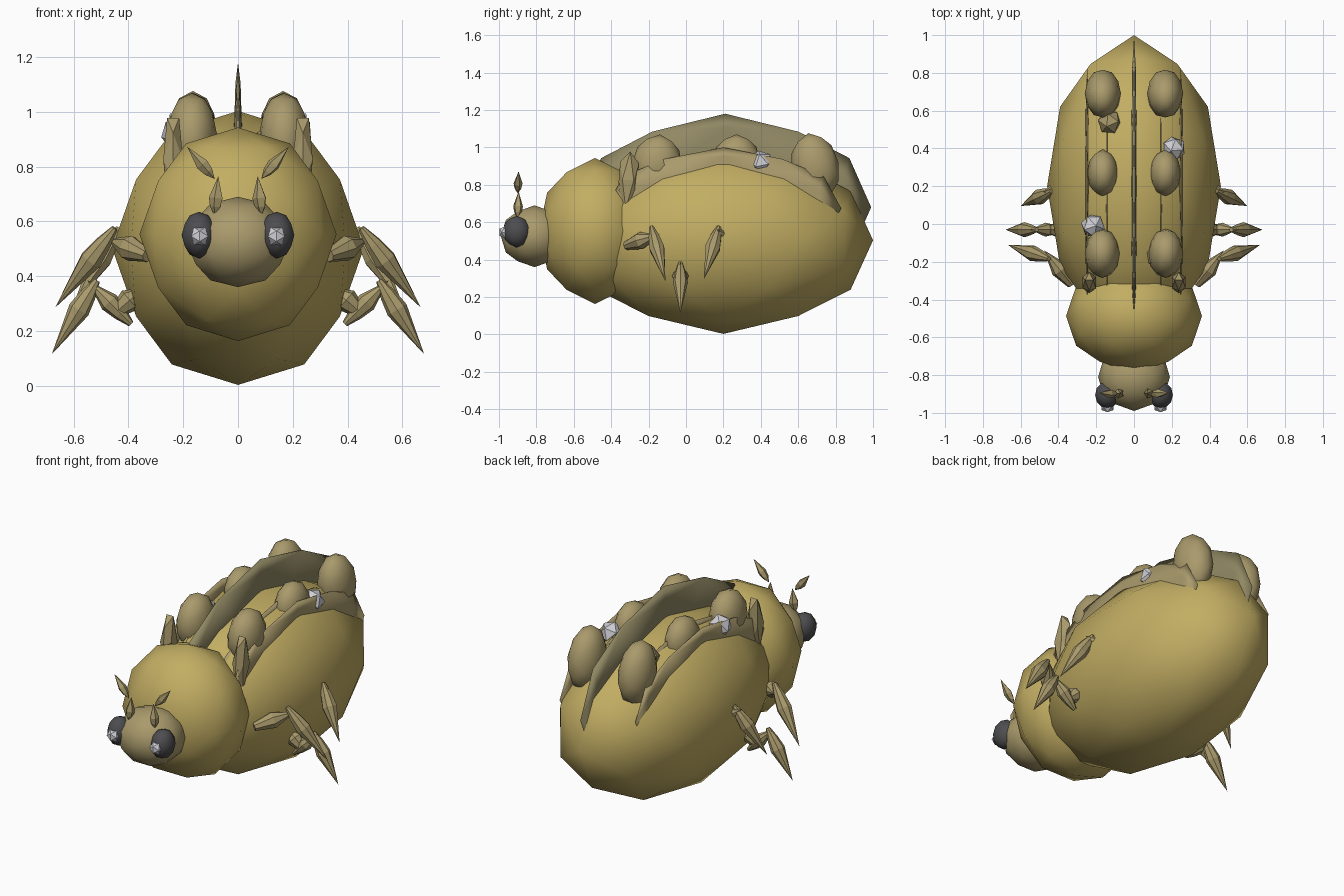
import bpy, bmesh, math
from mathutils import Vector, Euler

if "Cube" in bpy.data.objects:
    bpy.data.objects.remove(bpy.data.objects["Cube"])


def material(name, rgb):
    m = bpy.data.materials.new(name)
    m.diffuse_color = (*rgb, 1)
    m.use_nodes = True
    m.node_tree.nodes["Principled BSDF"].inputs["Base Color"].default_value = m.diffuse_color
    return m


GOLD = material("golden_shell", (0.54, 0.42, 0.125))
TAN = material("dull_tan", (0.40, 0.325, 0.15))
FIN = material("dark_olive", (0.28, 0.245, 0.125))
DARK = material("charcoal", (0.075, 0.075, 0.08))
PALE = material("pale_grey", (0.62, 0.62, 0.66))

# Unit icosahedron corners, and the extra points of its first subdivision
P = (1 + math.sqrt(5)) / 2
CORNERS = []
for a in (1, -1):
    for b in (P, -P):
        for v in ((a, 0, b), (0, b, a), (b, a, 0)):
            CORNERS.append(Vector(v).normalized())
EDGE = (CORNERS[0] - CORNERS[1]).length
EDGE = min((CORNERS[0] - c).length for c in CORNERS[1:])
MIDS = [(p + q).normalized() for i, p in enumerate(CORNERS)
        for q in CORNERS[i + 1:] if (p - q).length < EDGE * 1.1]


def finish(bm, name, mat, smooth):
    bmesh.ops.recalc_face_normals(bm, faces=bm.faces)
    for f in bm.faces:
        f.smooth = smooth
    me = bpy.data.meshes.new(name)
    bm.to_mesh(me)
    bm.free()
    me.materials.append(mat)
    ob = bpy.data.objects.new(name, me)
    bpy.context.collection.objects.link(ob)
    return ob


def ball(name, loc, radii, mat, fine=True, rot=(0, 0, 0)):
    """Stretched icosahedron: subdivided and smooth, or plain and faceted."""
    bm = bmesh.new()
    for c in CORNERS + (MIDS if fine else []):
        bm.verts.new((c.x * radii[0], c.y * radii[1], c.z * radii[2]))
    bm.verts.ensure_lookup_table()
    # hull on the unit sphere, then stretch, so the facet layout stays regular
    for v in bm.verts:
        v.co = Vector((v.co.x / radii[0], v.co.y / radii[1], v.co.z / radii[2]))
    bmesh.ops.convex_hull(bm, input=bm.verts)
    bmesh.ops.scale(bm, vec=radii, verts=bm.verts)
    ob = finish(bm, name, mat, fine)
    ob.location = loc
    ob.rotation_euler = Euler(rot)
    return ob


def spindle(name, start, end, radius, mat, belly=0.4, blunt=0.0, sides=6):
    """Pointed limb segment; blunt rounds off its starting end."""
    start, end = Vector(start), Vector(end)
    axis = end - start
    q = axis.to_track_quat('Z', 'Y')
    bm = bmesh.new()
    rings = [(0, blunt), (belly * 0.5, 0.75), (belly, 1), (1, 0)]
    loops = []
    for t, r in rings:
        n = 1 if r == 0 else sides
        loops.append([bm.verts.new(start + axis * t + q @ Vector((
            radius * r * math.cos(math.tau * k / sides),
            radius * r * math.sin(math.tau * k / sides), 0))) for k in range(n)])
    for lo, hi in zip(loops, loops[1:]):
        for k in range(sides):
            j = (k + 1) % sides
            pts = [lo[k % len(lo)], lo[j % len(lo)], hi[j % len(hi)], hi[k % len(hi)]]
            bm.faces.new(list(dict.fromkeys(pts)))
    if blunt:
        bm.faces.new(loops[0])
    return finish(bm, name, mat, False)


# Main masses
ball("abdomen", (0, 0.2, 0.503), (0.46, 0.8, 0.5), GOLD)
ball("thorax", (0, -0.487, 0.553), (0.36, 0.3, 0.39), GOLD)
ball("head", (0, -0.81, 0.525), (0.19, 0.18, 0.165), TAN)

# Tall thin crest along the back
ball("back_fin", (0, 0.21, 0.68), (0.018, 0.78, 0.5), FIN)

for s, side in ((1, "right"), (-1, "left")):
    def at(x, y, z):
        return (s * x, y, z)

    # Eyes with faceted pupils
    ball(side + "_eye", at(0.142, -0.905, 0.55), (0.064, 0.074, 0.085), DARK)
    ball(side + "_pupil", at(0.14, -0.968, 0.546), (0.037, 0.033, 0.037), PALE, False)

    # Two-piece antennae
    spindle(side + "_antenna_base", at(0.085, -0.9, 0.62), at(0.072, -0.895, 0.765),
            0.027, TAN, 0.45, sides=5)
    spindle(side + "_antenna_tip", at(0.085, -0.9, 0.755), at(0.185, -0.895, 0.872),
            0.024, TAN, 0.45, sides=5)

    # Shoulder horns
    ball(side + "_horn", at(0.237, -0.31, 0.825), (0.042, 0.058, 0.18), TAN, False,
         (-0.08, 0, 0))

    # Thin ridges beside the crest
    ball(side + "_outer_ridge", at(0.248, 0.2, 0.675), (0.012, 0.63, 0.325), TAN)
    ball(side + "_inner_ridge", at(0.143, 0.2, 0.675), (0.009, 0.62, 0.32), TAN)

    # Rounded bumps along the back
    ball(side + "_rear_bump", at(0.165, 0.69, 0.895), (0.096, 0.128, 0.185), TAN,
         True, (0.2, 0, 0))
    ball(side + "_middle_bump", at(0.165, 0.27, 0.93), (0.083, 0.125, 0.14), TAN)
    ball(side + "_front_bump", at(0.168, -0.155, 0.91), (0.093, 0.132, 0.16), TAN,
         True, (-0.1, 0, 0))

    # Legs: hip, upper and lower segments
    spindle(side + "_front_leg_upper", at(0.33, -0.32, 0.475), at(0.475, -0.14, 0.535),
            0.047, TAN, 0.45, 0.5, 8)
    spindle(side + "_front_leg_lower", at(0.45, -0.185, 0.575), at(0.668, -0.11, 0.285),
            0.042, TAN, 0.4, 0.3, 8)
    spindle(side + "_middle_leg_hip", at(0.45, -0.03, 0.265), at(0.34, -0.03, 0.36),
            0.045, TAN, 0.5, 0.5, 8)
    spindle(side + "_middle_leg_upper", at(0.39, -0.03, 0.225), at(0.55, -0.03, 0.385),
            0.037, TAN, 0.5, 0.3, 8)
    spindle(side + "_middle_leg_lower", at(0.515, -0.03, 0.385), at(0.68, -0.03, 0.115),
            0.04, TAN, 0.4, 0.3, 8)
    spindle(side + "_rear_leg_upper", at(0.36, 0.2, 0.5), at(0.48, 0.17, 0.56),
            0.045, TAN, 0.45, 0.5, 8)
    spindle(side + "_rear_leg_lower", at(0.435, 0.175, 0.575), at(0.6, 0.095, 0.295),
            0.042, TAN, 0.4, 0.3, 8)

# Scattered faceted crystals
ball("right_crystal", (0.212, 0.4, 0.92), (0.066,) * 3, PALE, False, (0.2, 0.3, 0.1))
ball("left_crystal", (-0.218, -0.01, 0.92), (0.066,) * 3, PALE, False, (0.1, -0.3, 0.3))
ball("left_stone", (-0.13, 0.54, 0.92), (0.066,) * 3, TAN, False, (0.3, 0.2, 0.4))
ball("right_stone", (0.12, -0.17, 0.9), (0.06,) * 3, TAN, False, (0.1, 0.4, 0.2))
